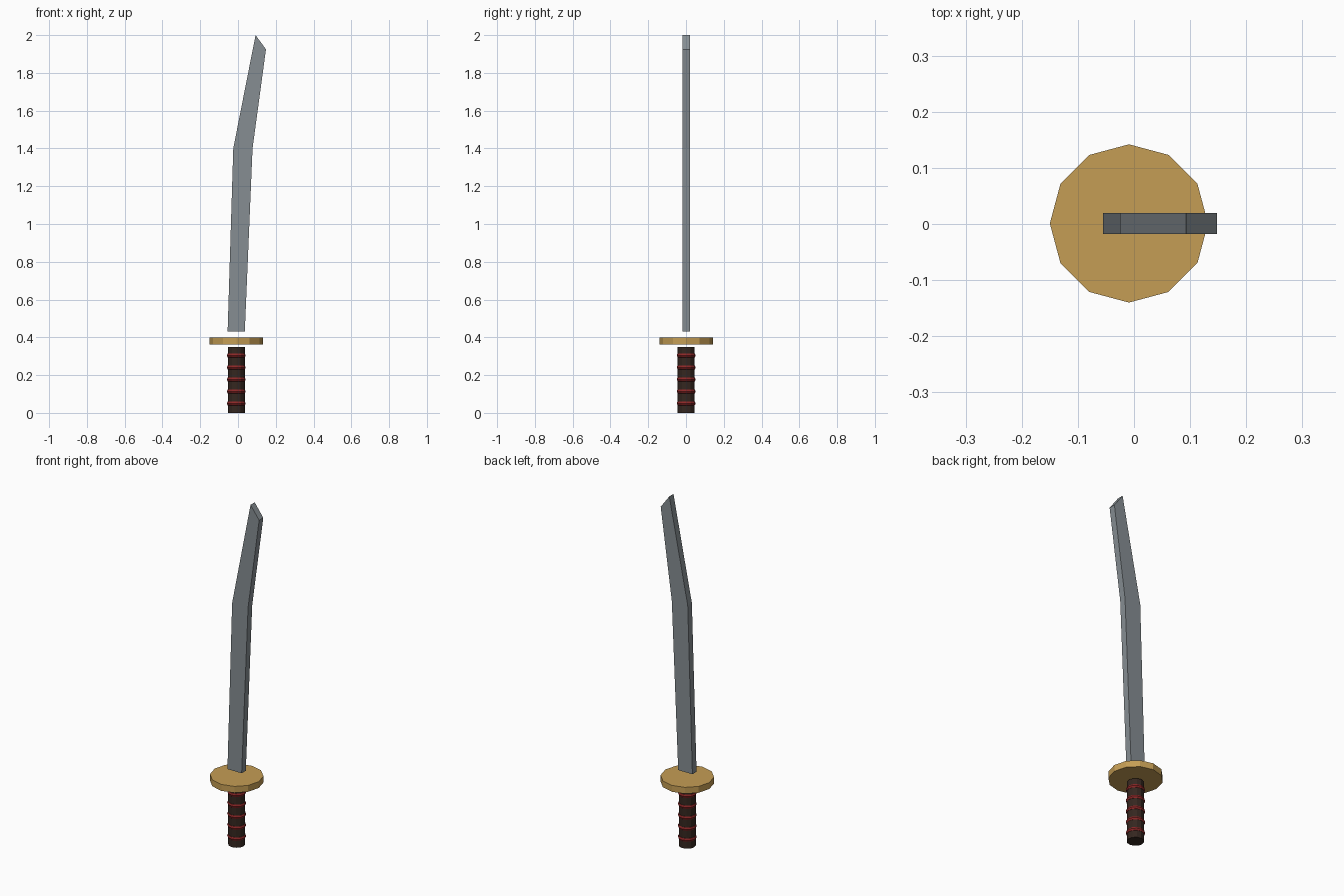
import bpy, bmesh, math

if "Cube" in bpy.data.objects:
    bpy.data.objects.remove(bpy.data.objects["Cube"])

CX, CY = -0.009, 0.001  # axis of grip and guard


def material(name, color):
    m = bpy.data.materials.new(name)
    m.diffuse_color = (*color, 1)
    m.use_nodes = True
    m.node_tree.nodes["Principled BSDF"].inputs["Base Color"].default_value = m.diffuse_color
    return m


steel = material("steel", (0.24, 0.27, 0.29))
brass = material("brass", (0.56, 0.34, 0.09))
wrap = material("dark_wrap", (0.035, 0.02, 0.014))
red = material("red_cord", (0.26, 0.02, 0.02))


def finish(name, mat):
    ob = bpy.context.object
    ob.name = name
    ob.data.materials.append(mat)
    return ob


def disc(name, radius, z0, z1, sides, mat):
    bpy.ops.mesh.primitive_cylinder_add(
        vertices=sides, radius=radius, depth=z1 - z0,
        location=(CX, CY, (z0 + z1) / 2))
    return finish(name, mat)


# Grip and round guard
disc("grip", 0.045, 0.0, 0.348, 12, wrap)
disc("guard", 0.141, 0.363, 0.4, 12, brass)

# Cord rings around the grip
for i in range(5):
    bpy.ops.mesh.primitive_torus_add(
        major_segments=12, minor_segments=8, major_radius=0.037,
        minor_radius=0.013, location=(CX, CY, 0.05 + i * 0.0635))
    finish(f"cord_ring_{i + 1}", red)

# Blade: bent strip with a slanted tip, extruded to thickness
rows = [((-0.055, 0.43), (0.036, 0.43)),
        ((-0.025, 1.4), (0.077, 1.4)),
        ((0.093, 2.0), (0.148, 1.925))]
bm = bmesh.new()
verts = [[bm.verts.new((x, -0.018, z)) for x, z in row] for row in rows]
faces = [bm.faces.new((a[0], a[1], b[1], b[0])) for a, b in zip(verts, verts[1:])]
ext = bmesh.ops.extrude_face_region(bm, geom=faces, use_keep_orig=True)
bmesh.ops.translate(bm, vec=(0, 0.038, 0),
                    verts=[g for g in ext["geom"] if isinstance(g, bmesh.types.BMVert)])
bmesh.ops.recalc_face_normals(bm, faces=bm.faces)
mesh = bpy.data.meshes.new("blade")
bm.to_mesh(mesh)
bm.free()
mesh.materials.append(steel)
bpy.context.collection.objects.link(bpy.data.objects.new("blade", mesh))
